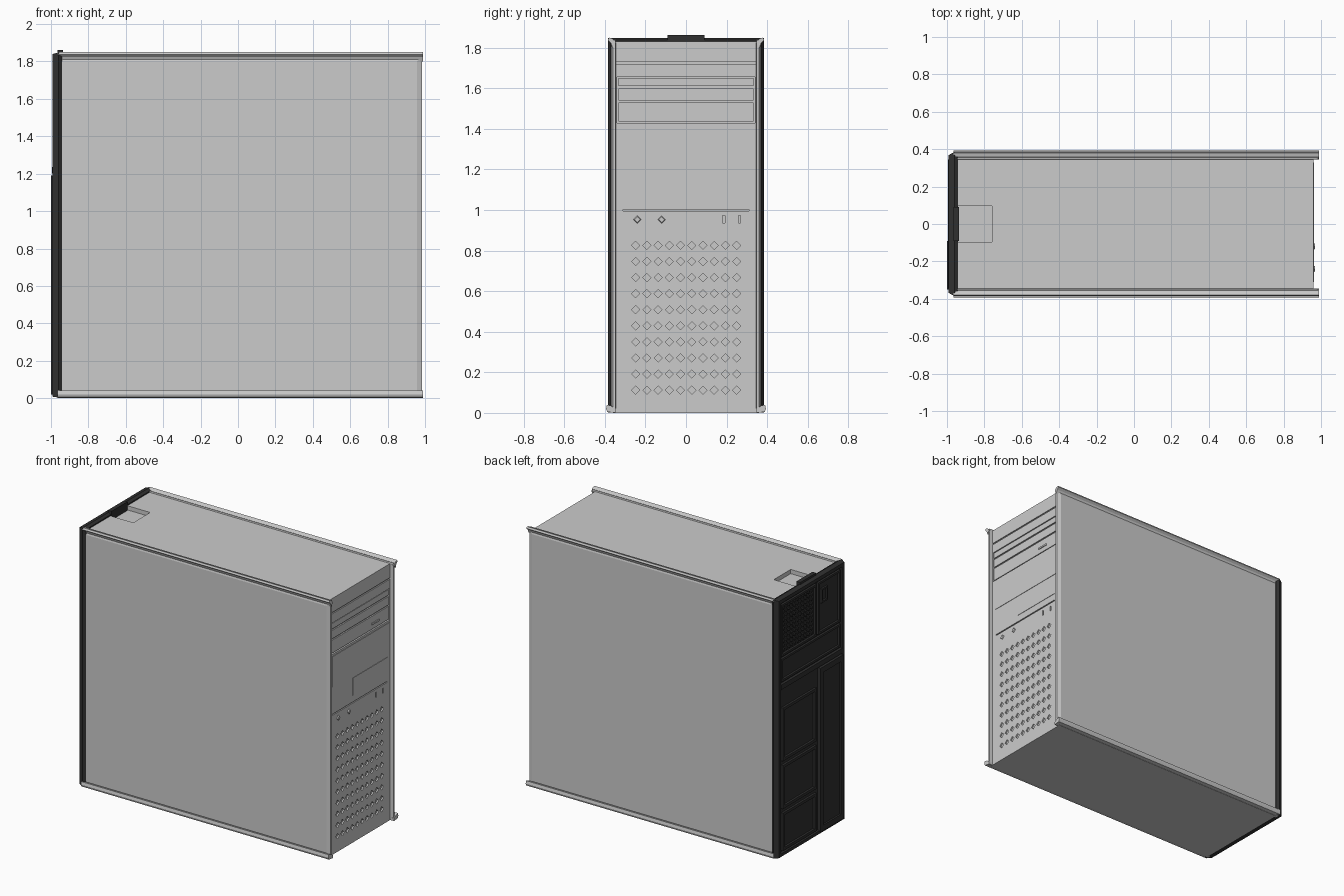
import bpy, bmesh, math
from mathutils import Matrix, Vector

if "Cube" in bpy.data.objects:
    bpy.data.objects.remove(bpy.data.objects["Cube"])

dark = bpy.data.materials.new("dark_back")
dark.diffuse_color = (0.03, 0.03, 0.03, 1)
dark.use_nodes = True
dark.node_tree.nodes["Principled BSDF"].inputs["Base Color"].default_value = dark.diffuse_color


def finish(bm, name, mat=None):
    bmesh.ops.recalc_face_normals(bm, faces=bm.faces)
    me = bpy.data.meshes.new(name)
    bm.to_mesh(me)
    bm.free()
    ob = bpy.data.objects.new(name, me)
    bpy.context.collection.objects.link(ob)
    if mat:
        me.materials.append(mat)
    return ob


def add_box(bm, x, y, z):
    size = [b - a for a, b in (x, y, z)]
    mid = Vector([(a + b) / 2 for a, b in (x, y, z)])
    m = Matrix.Translation(mid) @ Matrix.Diagonal((*size, 1))
    bmesh.ops.create_cube(bm, size=1, matrix=m)


def add_diamond(bm, x, y, z, r, depth, r2=None):
    m = Matrix.Translation((x, y, z)) @ Matrix.Rotation(math.pi / 2, 4, 'Y')
    bmesh.ops.create_cone(bm, cap_ends=True, segments=4, radius1=r,
                          radius2=r if r2 is None else r2, depth=depth, matrix=m)


def boxes(name, items, mat=None):
    bm = bmesh.new()
    for x, y, z in items:
        add_box(bm, x, y, z)
    return finish(bm, name, mat)


def cut(target, cutter):
    mod = target.modifiers.new("cut", 'BOOLEAN')
    mod.operation = 'DIFFERENCE'
    mod.solver = 'EXACT'
    mod.object = cutter
    cutter.hide_render = True
    bpy.context.view_layer.objects.active = target
    bpy.ops.object.modifier_apply(modifier=mod.name)
    bpy.data.objects.remove(cutter)


def border(x, y, z, t):
    """Four bars around a rectangle in the y-z plane."""
    (y0, y1), (z0, z1) = y, z
    return [(x, (y0, y1), (z0, z0 + t)), (x, (y0, y1), (z1 - t, z1)),
            (x, (y0, y0 + t), (z0 + t, z1 - t)), (x, (y1 - t, y1), (z0 + t, z1 - t))]


F = 0.96   # front face plane

# Main case with drive bay recess and top handle recess
case = boxes("case_body", [((-0.95, F), (-0.36, 0.36), (0, 1.83))])
cut(case, boxes("recess_cutter", [
    ((F - 0.012, 1.1), (-0.34, 0.34), (1.43, 1.655)),
    ((-0.955, -0.76), (-0.095, 0.095), (1.80, 1.9)),
    ((F - 0.008, 1.1), (-0.345, 0.345), (1.72, 1.73)),
    ((F - 0.008, 1.1), (-0.31, 0.31), (0.995, 1.003)),
    ((F - 0.01, 1.1), (0.181, 0.191), (0.935, 0.972)),
    ((F - 0.01, 1.1), (0.259, 0.269), (0.935, 0.972)),
]))

# Ten by ten vent holes in the lower front
bm = bmesh.new()
for i in range(10):
    for j in range(10):
        add_diamond(bm, F, -0.248 + i * 0.0553, 0.112 + j * 0.0793, 0.02, 0.02)
cut(case, finish(bm, "vent_cutter"))

# Optical drive faces with a tray lip and button
boxes("optical_drive", [((F - 0.02, F - 0.003), (-0.333, 0.333), (1.54, 1.60)),
                        ((F - 0.02, F - 0.003), (-0.333, 0.333), (1.437, 1.53)),
                        ((F - 0.02, F - 0.003), (-0.333, 0.333), (1.61, 1.65))])
boxes("drive_button", [((F - 0.01, F + 0.003), (0.14, 0.22), (1.469, 1.481))])

# Middle front cover plates
boxes("front_covers", [((F - 0.01, F + 0.003), (-0.31, 0.33), (1.20, 1.415)),
                       ((F - 0.01, F + 0.003), (-0.08, 0.31), (1.05, 1.175))])

# Audio jacks
bm = bmesh.new()
for y in (-0.24, -0.12):
    add_diamond(bm, F, y, 0.953, 0.024, 0.014, 0.014)
finish(bm, "audio_jacks")

# Side panels with bevelled borders, and their top and bottom rails
rings = [(-0.95, 0.96, 0.005, 1.83, 0.345), (-0.96, 0.985, 0.005, 1.84, 0.347),
         (-0.96, 0.983, 0.012, 1.835, 0.360), (-0.95, 0.957, 0.04, 1.80, 0.370)]
rails = {"top_rail": [(0.345, 1.825), (0.362, 1.80), (0.372, 1.825), (0.386, 1.838),
                      (0.38, 1.85), (0.362, 1.845)],
         "bottom_rail": [(0.345, 0), (0.388, 0.005), (0.394, 0.02), (0.39, 0.04),
                         (0.370, 0.035), (0.345, 0.02)]}
for s, side in ((-1, "left"), (1, "right")):
    bm = bmesh.new()
    loops = [[bm.verts.new((x, s * y, z)) for x, z in ((x0, z0), (x1, z0), (x1, z1), (x0, z1))]
             for x0, x1, z0, z1, y in rings]
    for a, b in zip(loops, loops[1:]):
        for k in range(4):
            bm.faces.new((a[k], a[(k + 1) % 4], b[(k + 1) % 4], b[k]))
    bm.faces.new(loops[0])
    bm.faces.new(loops[-1])
    finish(bm, "side_panel_" + side)
    for name, prof in rails.items():
        bm = bmesh.new()
        ends = [[bm.verts.new((x, s * y, z)) for y, z in prof] for x in (-0.965, 0.99)]
        for k in range(len(prof)):
            n = (k + 1) % len(prof)
            bm.faces.new((ends[0][k], ends[0][n], ends[1][n], ends[1][k]))
        bm.faces.new(ends[0])
        bm.faces.new(ends[1])
        finish(bm, name + "_" + side)

# Dark back: chamfered slab with a shallow tray
bm = bmesh.new()
a = []
for x, hy, z0, z1 in ((-0.94, 0.372, 0.003, 1.838), (-0.96, 0.385, 0.003, 1.848),
                      (-0.992, 0.368, 0.008, 1.84)):
    a.append([bm.verts.new(p) for p in ((x, -hy, z0), (x, hy, z0), (x, hy, z1), (x, -hy, z1))])
for p, q in zip(a, a[1:]):
    for k in range(4):
        bm.faces.new((p[k], p[(k + 1) % 4], q[(k + 1) % 4], q[k]))
bm.faces.new(a[0])
bm.faces.new(a[2])
back = finish(bm, "back_panel", dark)
cut(back, boxes("tray_cutter", [((-1.1, -0.975), (-0.345, 0.345), (0.03, 1.815))]))

# Power supply: frames, vent mesh and socket
X = (-0.99, -0.97)
boxes("power_supply_frame", border(X, (-0.06, 0.335), (1.43, 1.80), 0.015)
      + border(X, (-0.33, -0.08), (1.43, 1.80), 0.015), dark)
boxes("power_socket", border((-0.988, -0.97), (-0.19, -0.12), (1.64, 1.74), 0.012), dark)
bm = bmesh.new()
for i in range(11):
    for j in range(11):
        add_diamond(bm, -0.977, -0.02 + i * 0.0315, 1.465 + j * 0.03, 0.012, 0.008)
finish(bm, "power_supply_vent", dark)

# Connector bay frames and crossbar below the power supply
boxes("back_crossbar", [((-0.994, -0.97), (-0.345, 0.345), (1.20, 1.235))], dark)
boxes("connector_frames", border(X, (-0.33, 0.335), (1.25, 1.415), 0.015)
      + border(X, (-0.06, 0.32), (0.68, 1.06), 0.02)
      + border(X, (-0.06, 0.32), (0.34, 0.65), 0.02)
      + border(X, (-0.06, 0.32), (0.04, 0.31), 0.02), dark)

# Tall expansion slot cover, slightly proud of the back
cover = boxes("expansion_cover", [((-1.0, -0.97), (-0.35, -0.09), (0.02, 1.19))], dark)
cut(cover, boxes("cover_cutter", [((-1.1, -0.988), (-0.32, -0.12), (0.06, 1.15))]))

# Latch on the top rear edge
boxes("rear_latch", [((-0.965, -0.935), (-0.09, 0.09), (1.79, 1.862))], dark)
